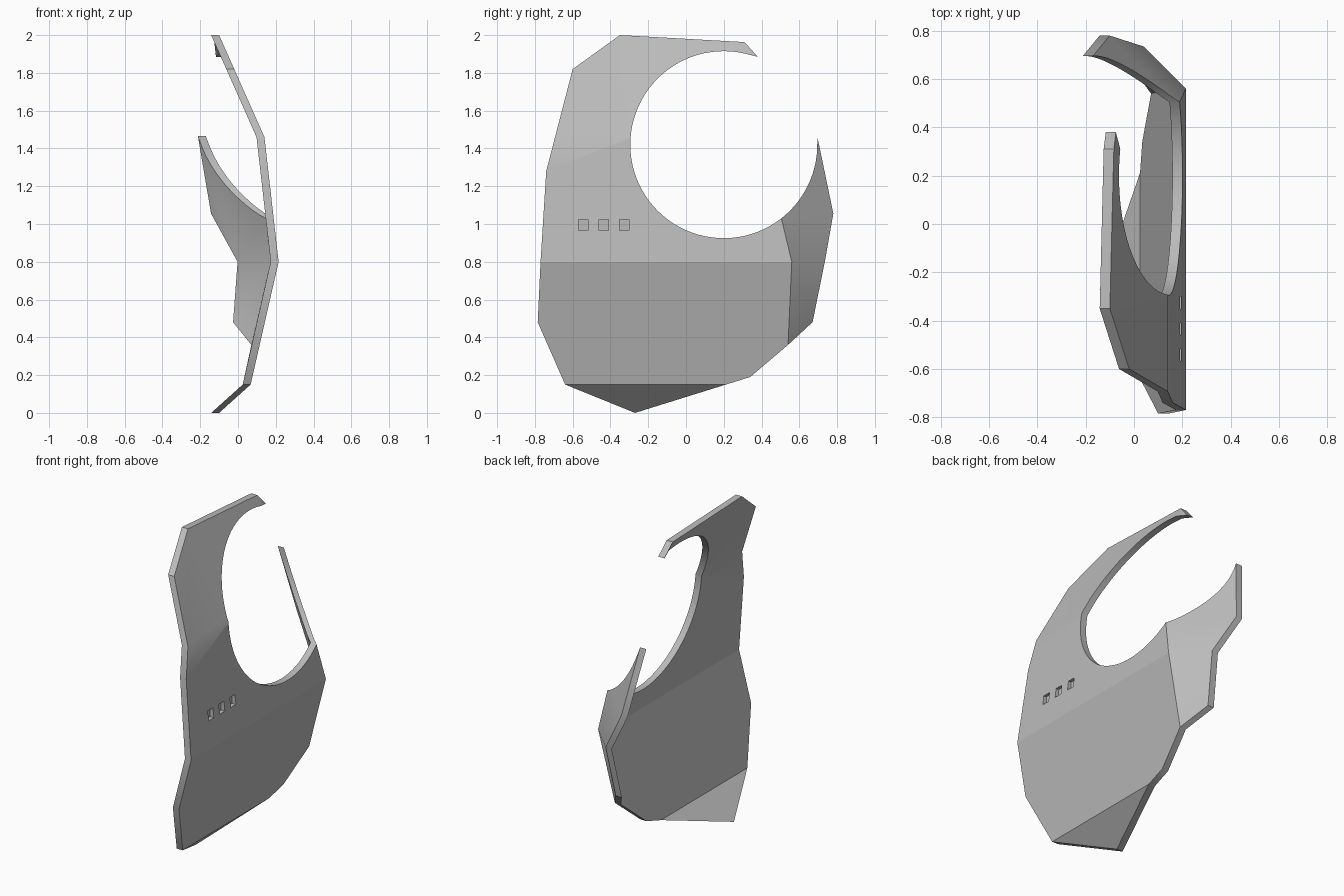
import bpy, bmesh, math
from mathutils import Vector

if "Cube" in bpy.data.objects:
    bpy.data.objects.remove(bpy.data.objects["Cube"], do_unlink=True)

THICK = 0.042
HOLE_Y, HOLE_Z, HOLE_R = 0.2, 1.42, 0.495
BENDS = [(0, -0.10), (0.15, 0.067), (0.8, 0.215), (1.46, 0.14), (2.0, -0.10)]

grey = bpy.data.materials.new("plain_grey")
grey.use_nodes = True
colour = (0.5, 0.5, 0.5, 1)
grey.diffuse_color = colour
grey.node_tree.nodes["Principled BSDF"].inputs["Base Color"].default_value = colour


def depth(y, z):
    """Outer surface x of the folded panel at side position y, z."""
    for (z0, x0), (z1, x1) in zip(BENDS, BENDS[1:]):
        if z <= z1 + 1e-5:
            break
    x = x0 + (x1 - x0) * (z - z0) / (z1 - z0)
    if z > 1.8:                                  # strap tip bends inward
        x -= 0.37 * max(0, y - 0.31)
    elif y > 0.51:                               # rear flap turns inward
        x = min(x, 1.077 - y - 0.377 * z, 0.553 - y + 0.277 * z)
    return x


def arc(start, end, steps):
    """Points on the rim of the arm hole, angles in degrees."""
    angles = [math.radians(start + (end - start) * i / steps) for i in range(steps + 1)]
    return [(HOLE_Y + HOLE_R * math.cos(a), HOLE_Z + HOLE_R * math.sin(a)) for a in angles]


# Side outlines: main panel, rear flap and strap tip
main_rim = arc(-52, -282.8, 56)
flap_rim = arc(1, -52, 14)
outlines = [
    [(-0.27, 0), (0.34, 0.19), (0.54, 0.36), (0.56, 0.8)] + main_rim
    + [(0.31, 1.963), (-0.35, 2.0), (-0.6, 1.82), (-0.74, 1.28),
       (-0.77, 0.8), (-0.785, 0.48), (-0.64, 0.15)],
    [(0.56, 0.8), (0.54, 0.36), (0.67, 0.48), (0.735, 0.8), (0.78, 1.055),
     (0.695, 1.465)] + flap_rim,
    [main_rim[-1], (0.38, 1.885), (0.31, 1.963)],
]
bm = bmesh.new()
for outline in outlines:
    bm.faces.new([bm.verts.new((0, y, z)) for y, z in outline])
bmesh.ops.remove_doubles(bm, verts=bm.verts, dist=0.0005)

# Fold lines across the panel
for z in (0.15, 0.8, 1.28, 1.46):
    bmesh.ops.bisect_plane(bm, geom=bm.verts[:] + bm.edges[:] + bm.faces[:],
                           dist=0.0005, plane_co=(0, 0, z), plane_no=(0, 0, 1))
for v in bm.verts:
    v.co.x = depth(v.co.y, v.co.z)

# Thickness toward the inside
extruded = bmesh.ops.extrude_face_region(bm, geom=bm.faces[:], use_keep_orig=True)
inner = [g for g in extruded["geom"] if isinstance(g, bmesh.types.BMVert)]
bmesh.ops.translate(bm, verts=inner, vec=(-THICK, 0, 0))
bmesh.ops.recalc_face_normals(bm, faces=bm.faces)
mesh = bpy.data.meshes.new("side_panel")
bm.to_mesh(mesh)
bm.free()
mesh.materials.append(grey)
panel = bpy.data.objects.new("side_panel", mesh)
bpy.context.collection.objects.link(panel)
bpy.context.view_layer.objects.active = panel

# Three shallow rectangular recesses
bm = bmesh.new()
for y in (-0.543, -0.435, -0.326):
    made = bmesh.ops.create_cube(bm, size=1)["verts"]
    bmesh.ops.scale(bm, verts=made, vec=(0.08, 0.05, 0.06))
    bmesh.ops.translate(bm, verts=made, vec=(0.21, y, 0.995))
cut_mesh = bpy.data.meshes.new("recess_cutter")
bm.to_mesh(cut_mesh)
bm.free()
cutter = bpy.data.objects.new("recess_cutter", cut_mesh)
cutter.hide_render = True
bpy.context.collection.objects.link(cutter)
cut = panel.modifiers.new("recesses", "BOOLEAN")
cut.operation = "DIFFERENCE"
cut.solver = "EXACT"
cut.object = cutter
bpy.ops.object.modifier_apply(modifier=cut.name)
bpy.data.objects.remove(cutter, do_unlink=True)

# Smooth shading with a crisp waist fold
bpy.ops.object.select_all(action="DESELECT")
panel.select_set(True)
bpy.ops.object.shade_smooth_by_angle(angle=math.radians(30))
for e in panel.data.edges:
    ends = [panel.data.vertices[i].co for i in e.vertices]
    if all(abs(p.z - 0.8) < 0.002 and p.y < 0.57 for p in ends):
        e.use_edge_sharp = True
weighted = panel.modifiers.new("even_shading", "WEIGHTED_NORMAL")
weighted.keep_sharp = True
